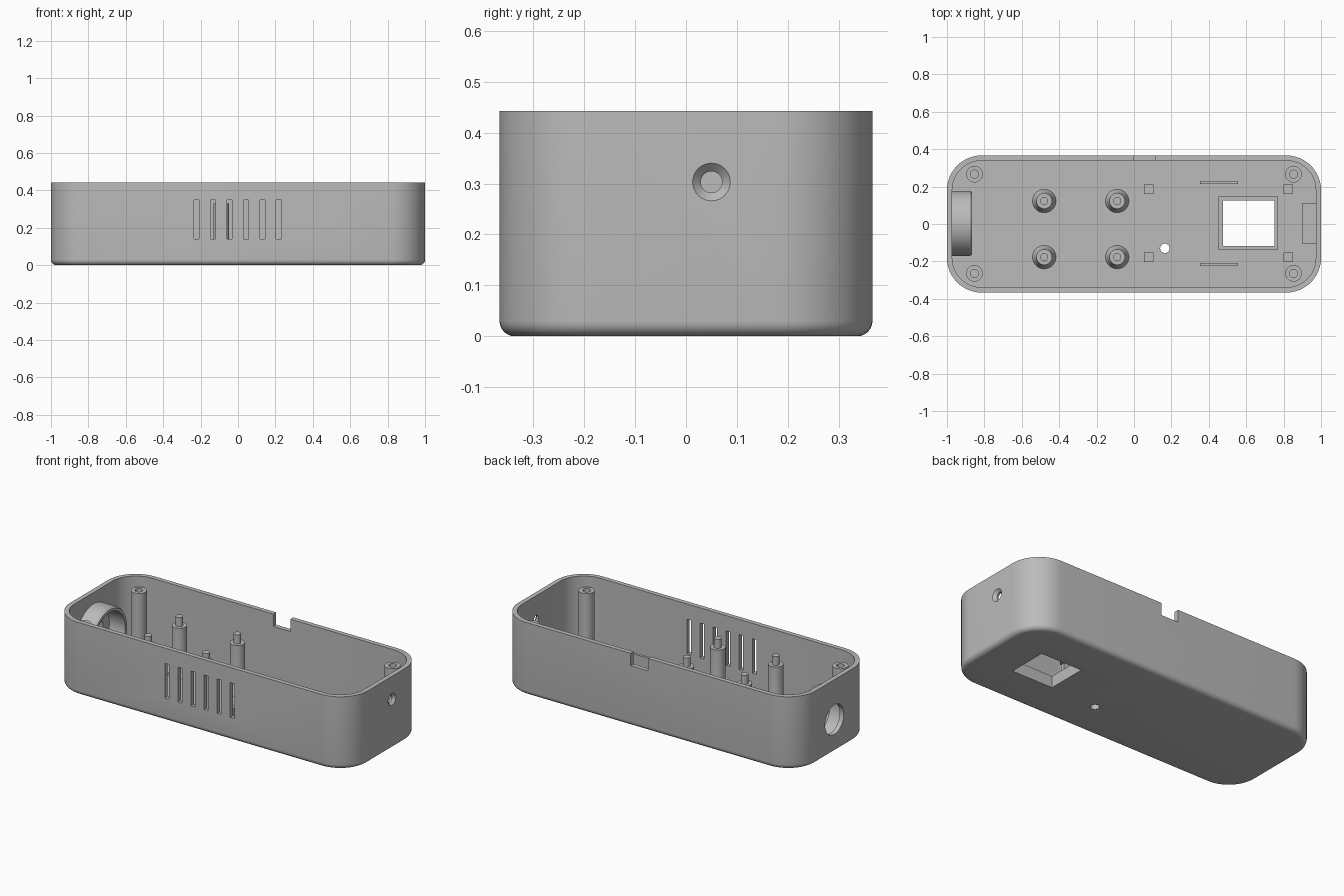
import bpy, bmesh, math
from mathutils import Matrix

if "Cube" in bpy.data.objects:
    bpy.data.objects.remove(bpy.data.objects["Cube"])

grey = bpy.data.materials.new("plain_grey")
grey.use_nodes = True
colour = (0.5, 0.5, 0.5, 1)
grey.diffuse_color = colour
grey.node_tree.nodes["Principled BSDF"].inputs["Base Color"].default_value = colour

HX, HY, TOP, WALL, FLOOR, CORNER = 1.0, 0.3665, 0.443, 0.028, 0.03, 0.185


def finish(name, bm):
    bmesh.ops.recalc_face_normals(bm, faces=bm.faces)
    mesh = bpy.data.meshes.new(name)
    bm.to_mesh(mesh)
    bm.free()
    mesh.materials.append(grey)
    obj = bpy.data.objects.new(name, mesh)
    bpy.context.collection.objects.link(obj)
    return obj


def activate(obj):
    bpy.ops.object.select_all(action='DESELECT')
    obj.select_set(True)
    bpy.context.view_layer.objects.active = obj


def smooth(obj):
    activate(obj)
    bpy.ops.object.shade_smooth_by_angle(angle=math.radians(30))
    return obj


def skin(bm, rings, closed=False):
    """Join equal rings of points with quads, capping the ends unless closed."""
    loops = [[bm.verts.new(p) for p in ring] for ring in rings]
    n = len(loops[0])
    pairs = list(zip(loops, loops[1:])) + ([(loops[-1], loops[0])] if closed else [])
    for a, b in pairs:
        for i in range(n):
            j = (i + 1) % n
            bm.faces.new((a[i], a[j], b[j], b[i]))
    if not closed:
        bm.faces.new(loops[0])
        bm.faces.new(loops[-1])


def box(name, x0, x1, y0, y1, z0, z1):
    bm = bmesh.new()
    skin(bm, [[(x0, y0, z), (x1, y0, z), (x1, y1, z), (x0, y1, z)] for z in (z0, z1)])
    return finish(name, bm)


def lathe(name, profile, place, closed=False, axis='Z', n=40):
    """Turn (radius, height) points about an axis."""
    bm = bmesh.new()
    angles = [2 * math.pi * i / n for i in range(n)]
    skin(bm, [[(r * math.cos(a), r * math.sin(a), h) for a in angles]
              for r, h in profile], closed)
    turn = Matrix.Rotation(math.pi / 2, 4, 'Y') if axis == 'X' else Matrix()
    bm.transform(Matrix.Translation(place) @ turn)
    return finish(name, bm)


def rounded_ring(inset, z, steps=12):
    r = CORNER - inset
    pts = []
    for q, (sx, sy) in enumerate([(1, 1), (-1, 1), (-1, -1), (1, -1)]):
        for i in range(steps + 1):
            a = math.pi / 2 * (q + i / steps)
            pts.append((sx * (HX - CORNER) + r * math.cos(a),
                        sy * (HY - CORNER) + r * math.sin(a), z))
    return pts


def cut(obj, cutters):
    activate(obj)
    for c in cutters:
        mod = obj.modifiers.new("cut", 'BOOLEAN')
        mod.operation, mod.solver, mod.object = 'DIFFERENCE', 'EXACT', c
        bpy.ops.object.modifier_apply(modifier=mod.name)


# Open tray with a rounded bottom edge
fillet = 0.03
layers = []
for i in range(7):
    a = math.pi / 2 * i / 6
    layers.append((fillet * (1 - math.sin(a)), fillet * (1 - math.cos(a))))
layers += [(0, TOP), (WALL, TOP), (WALL, FLOOR)]
bm = bmesh.new()
skin(bm, [rounded_ring(d, z) for d, z in layers])
shell = finish("case_shell", bm)

# Openings: vents, cable notch, screen window, floor hole, end holes
window = box("window_cutter", 0.475, 0.75, -0.118, 0.125, -0.1, 0.2)
cutters = [window,
           box("notch_cutter", 0.0, 0.115, 0.3, 0.5, TOP - 0.075, 0.6),
           lathe("floor_hole_cutter", [(0.025, -0.1), (0.025, 0.1)], (0.165, -0.13, 0)),
           lathe("large_hole_cutter", [(0.09, -0.1), (0.09, 0.06)],
                 (-1, 0.003, 0.2), axis='X'),
           lathe("countersunk_cutter",
                 [(0.021, -0.1), (0.021, -0.016), (0.037, 0), (0.037, 0.05)],
                 (1, 0.05, 0.303), axis='X')]
for i in range(6):
    x = -0.222 + 0.088 * i
    cutters.append(box("vent_cutter", x - 0.0135, x + 0.0135, -0.5, -0.3, 0.14, 0.35))
cut(shell, cutters)
smooth(shell)

# Raised frame around the window
frame = box("window_frame", 0.453, 0.77, -0.138, 0.146, FLOOR - 0.005, 0.07)
cut(frame, [window])
for c in cutters:
    bpy.data.objects.remove(c)

# Hollow screw posts in the corners
for x in (-0.853, 0.853):
    for y in (-0.264, 0.266):
        smooth(lathe("screw_post", [(0.044, FLOOR - 0.005), (0.044, 0.388), (0.022, 0.388),
                                    (0.022, 0.15)], (x, y, 0)))

# Board posts with flared feet and locating pins
for x in (-0.48, -0.09):
    for y in (-0.177, 0.123):
        smooth(lathe("board_post", [(0.065, FLOOR - 0.005), (0.055, 0.045), (0.047, 0.07),
                                    (0.042, 0.1), (0.042, 0.33), (0.021, 0.33),
                                    (0.021, 0.385)], (x, y, 0)))

# Square display pegs and thin clip ribs
for y in (-0.177, 0.185):
    for x in (0.078, 0.825):
        box("display_peg", x - 0.025, x + 0.025, y - 0.025, y + 0.025, FLOOR - 0.005, 0.1)
for y in (-0.216, 0.223):
    box("clip_rib", 0.353, 0.555, y - 0.008, y + 0.008, FLOOR - 0.005, 0.118)

# Ledge below the countersunk hole
box("end_ledge", 0.898, 0.98, -0.105, 0.112, FLOOR - 0.005, 0.15)

# Round collar behind the large end hole
smooth(lathe("end_collar", [(0.15, 0), (0.174, 0), (0.174, 0.098), (0.166, 0.11),
                            (0.15, 0.11)], (-0.975, 0.003, 0.2),
             closed=True, axis='X', n=64))
